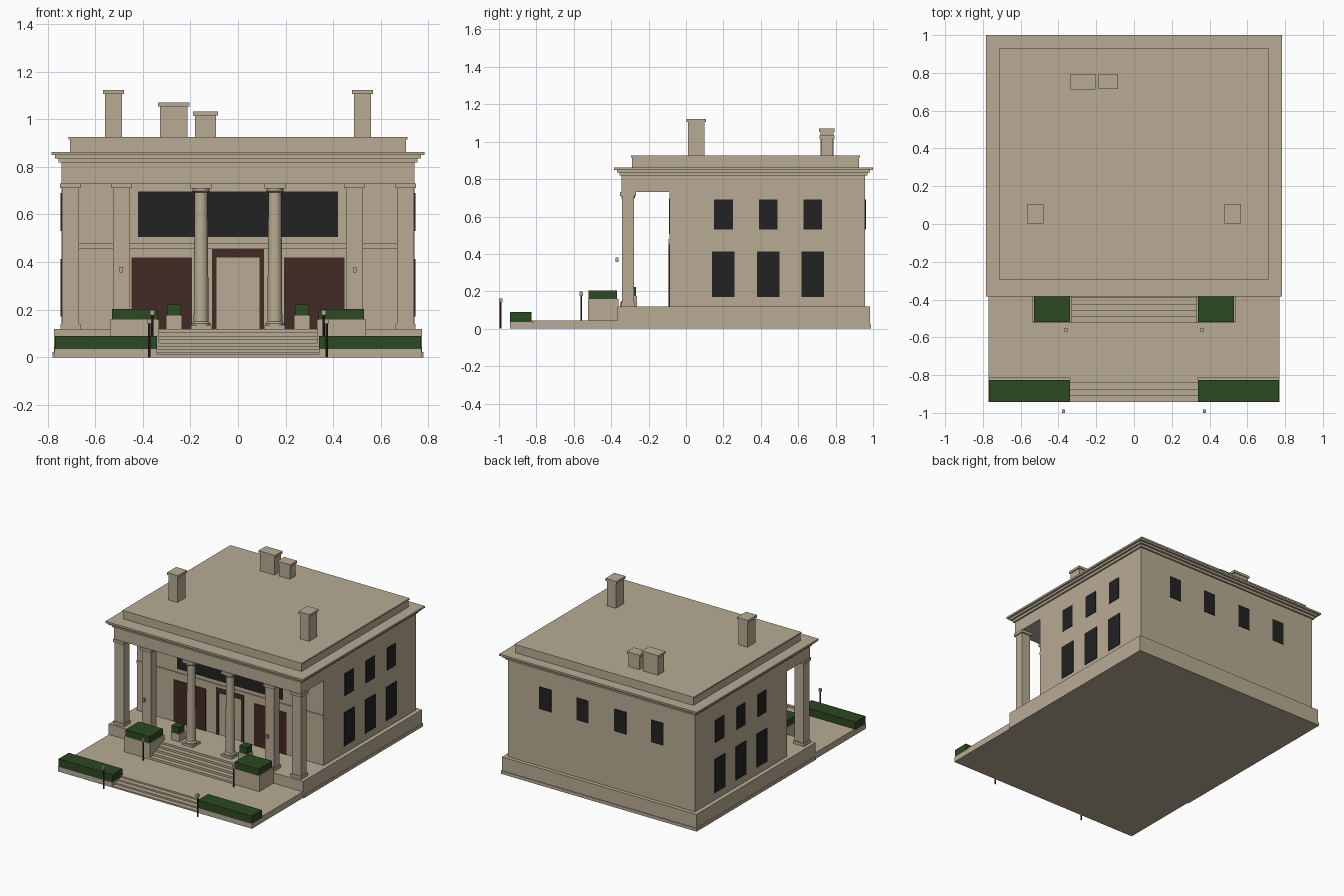
import bpy, bmesh, math

if "Cube" in bpy.data.objects:
    bpy.data.objects.remove(bpy.data.objects["Cube"])


def mat(name, col):
    m = bpy.data.materials.new(name)
    m.diffuse_color = (*col, 1)
    m.use_nodes = True
    m.node_tree.nodes["Principled BSDF"].inputs["Base Color"].default_value = m.diffuse_color
    return m


STONE = mat("tan_stone", (0.48, 0.41, 0.295))
GLASS = mat("dark_glass", (0.016, 0.016, 0.016))
WOOD = mat("dark_brown_wood", (0.055, 0.024, 0.017))
LEAF = mat("hedge_green", (0.025, 0.065, 0.016))


def finish(name, bm, material):
    me = bpy.data.meshes.new(name)
    bmesh.ops.recalc_face_normals(bm, faces=bm.faces)
    bm.to_mesh(me)
    bm.free()
    me.materials.append(material)
    ob = bpy.data.objects.new(name, me)
    bpy.context.collection.objects.link(ob)
    return ob


def box(name, x, y, z, material=STONE):
    """Box from three (min, max) ranges."""
    bm = bmesh.new()
    bmesh.ops.create_cube(bm, size=1)
    for v in bm.verts:
        v.co = [r[0] if c < 0 else r[1] for c, r in zip(v.co, (x, y, z))]
    return finish(name, bm, material)


def pair(name, x, y, z, material=STONE):
    """The same box on the right and the left."""
    box(name + "_right", x, y, z, material)
    box(name + "_left", (-x[1], -x[0]), y, z, material)


def lathe(name, x, y, profile, material=STONE, n=32):
    """Turned solid from (radius, height) points."""
    bm = bmesh.new()
    rings = [[bm.verts.new((x + r * math.cos(2 * math.pi * i / n),
                            y + r * math.sin(2 * math.pi * i / n), z)) for i in range(n)]
             for r, z in profile]
    for a, b in zip(rings, rings[1:]):
        for i in range(n):
            bm.faces.new((a[i], a[(i + 1) % n], b[(i + 1) % n], b[i]))
    bm.faces.new(rings[0])
    bm.faces.new(rings[-1])
    ob = finish(name, bm, material)
    bpy.context.view_layer.objects.active = ob
    ob.select_set(True)
    bpy.ops.object.shade_smooth_by_angle(angle=math.radians(30))
    ob.select_set(False)


def stairs(name, half, y0, y1, z0, z1, n):
    """Stepped side profile extruded across x."""
    pts = [(y1, z0 if z0 == 0 else 0.04), (y0, z0 if z0 == 0 else 0.04)]
    start = z0
    for i in range(n):
        z = start + (z1 - start) * (i + 1) / n
        pts += [(y0 + (y1 - y0) * i / n, z), (y0 + (y1 - y0) * (i + 1) / n, z)]
    bm = bmesh.new()
    f = bm.faces.new([bm.verts.new((-half, y, z)) for y, z in pts])
    ext = bmesh.ops.extrude_face_region(bm, geom=[f])
    for g in ext["geom"]:
        if isinstance(g, bmesh.types.BMVert):
            g.co.x = half
    finish(name, bm, STONE)


# Base, terrace and lower ledges
box("house_base", (-0.773, 0.773), (-0.365, 0.985), (0, 0.12))
box("base_footing", (-0.778, 0.778), (-0.365, 0.99), (0, 0.022))
box("terrace", (-0.77, 0.77), (-0.815, -0.36), (0, 0.045))
pair("front_ledge", (0.34, 0.77), (-0.942, -0.81), (0, 0.036))
stairs("lower_steps", 0.34, -0.942, -0.81, 0, 0.045, 4)
stairs("upper_steps", 0.332, -0.525, -0.36, 0.045, 0.12, 5)

# Hedges, step pedestals and porch planters
pair("front_hedge", (0.34, 0.768), (-0.94, -0.825), (0.036, 0.09), LEAF)
pair("step_pedestal", (0.332, 0.537), (-0.525, -0.36), (0.04, 0.158))
pair("pedestal_hedge", (0.338, 0.53), (-0.52, -0.37), (0.158, 0.204), LEAF)
pair("planter", (0.235, 0.303), (-0.33, -0.262), (0.12, 0.175))
pair("planter_bush", (0.239, 0.299), (-0.326, -0.266), (0.175, 0.222), LEAF)

# Main body, entablature, stepped cornice and attic
box("main_walls", (-0.742, 0.742), (-0.087, 0.958), (0.12, 0.73))
box("entablature", (-0.742, 0.742), (-0.345, 0.958), (0.73, 0.82))
for i, (o, z0, z1) in enumerate(((0.012, 0.818, 0.835), (0.027, 0.835, 0.849), (0.042, 0.849, 0.862))):
    box(f"cornice_{i + 1}", (-0.742 - o, 0.742 + o), (-0.343 - o, 0.958 + o), (z0, z1))
box("attic", (-0.706, 0.706), (-0.288, 0.925), (0.862, 0.917))
box("attic_coping", (-0.712, 0.712), (-0.294, 0.931), (0.915, 0.925))
box("belt_course", (-0.742, 0.742), (-0.094, -0.08), (0.458, 0.48))


# Chimneys with caps
def chimney(name, x0, x1, y0, y1, top):
    box(name, (x0, x1), (y0, y1), (0.92, top - 0.015))
    box(name + "_cap", (x0 - 0.008, x1 + 0.008), (y0 - 0.007, y1 + 0.007), (top - 0.017, top))


chimney("front_chimney_left", -0.558, -0.487, 0.01, 0.1, 1.122)
chimney("front_chimney_right", 0.487, 0.558, 0.01, 0.1, 1.122)
chimney("rear_chimney_large", -0.328, -0.212, 0.718, 0.788, 1.07)
chimney("rear_chimney_small", -0.18, -0.093, 0.722, 0.786, 1.033)

# Square porch piers
for n, cx in (("outer", 0.704), ("inner", 0.489)):
    pair(n + "_pier", (cx - 0.036, cx + 0.036), (-0.342, -0.278), (0.12, 0.73))
    pair(n + "_pier_cap", (cx - 0.044, cx + 0.044), (-0.352, -0.268), (0.711, 0.731))
    pair(n + "_pier_base", (cx - 0.042, cx + 0.042), (-0.348, -0.272), (0.12, 0.141))

# Round porch columns
for side, s in (("left", -1), ("right", 1)):
    lathe(side + "_column", s * 0.155, -0.31,
          [(0.04, 0.134), (0.04, 0.142), (0.031, 0.15), (0.030, 0.35), (0.027, 0.692),
           (0.036, 0.698), (0.036, 0.712)])
pair("column_plinth", (0.112, 0.198), (-0.352, -0.268), (0.12, 0.135))
pair("column_abacus", (0.111, 0.199), (-0.353, -0.267), (0.71, 0.731))

# Front openings
box("upper_front_glazing", (-0.42, 0.42), (-0.092, -0.084), (0.506, 0.696), GLASS)
pair("front_brown_panel", (0.193, 0.448), (-0.092, -0.084), (0.12, 0.42), WOOD)
pair("door_jamb", (0.09, 0.11), (-0.093, -0.084), (0.12, 0.456), WOOD)
box("door_lintel", (-0.09, 0.09), (-0.093, -0.084), (0.42, 0.456), WOOD)

# Side and rear windows
for i, cy in enumerate((0.2, 0.439, 0.678)):
    pair(f"lower_window_{i + 1}", (0.738, 0.746), (cy - 0.06, cy + 0.06), (0.171, 0.412), GLASS)
    pair(f"upper_window_{i + 1}", (0.738, 0.746), (cy - 0.05, cy + 0.05), (0.53, 0.69), GLASS)
for i, cx in enumerate((0.15, 0.445)):
    pair(f"rear_window_{i + 1}", (cx - 0.048, cx + 0.048), (0.954, 0.962), (0.53, 0.69), GLASS)

# Lamp posts and porch lanterns
for n, cx, cy, z0, z1 in (("walk", 0.373, -0.991, 0, 0.142), ("step", 0.36, -0.56, 0.04, 0.178)):
    for side, s in (("left", -1), ("right", 1)):
        lathe(f"{n}_lamp_post_{side}", s * cx, cy, [(0.005, z0), (0.005, z1)], WOOD, 8)
    pair(n + "_lamp_head", (cx - 0.009, cx + 0.009), (cy - 0.009, cy + 0.009), (z1, z1 + 0.02))
pair("porch_lantern", (0.482, 0.498), (-0.378, -0.362), (0.357, 0.38))
